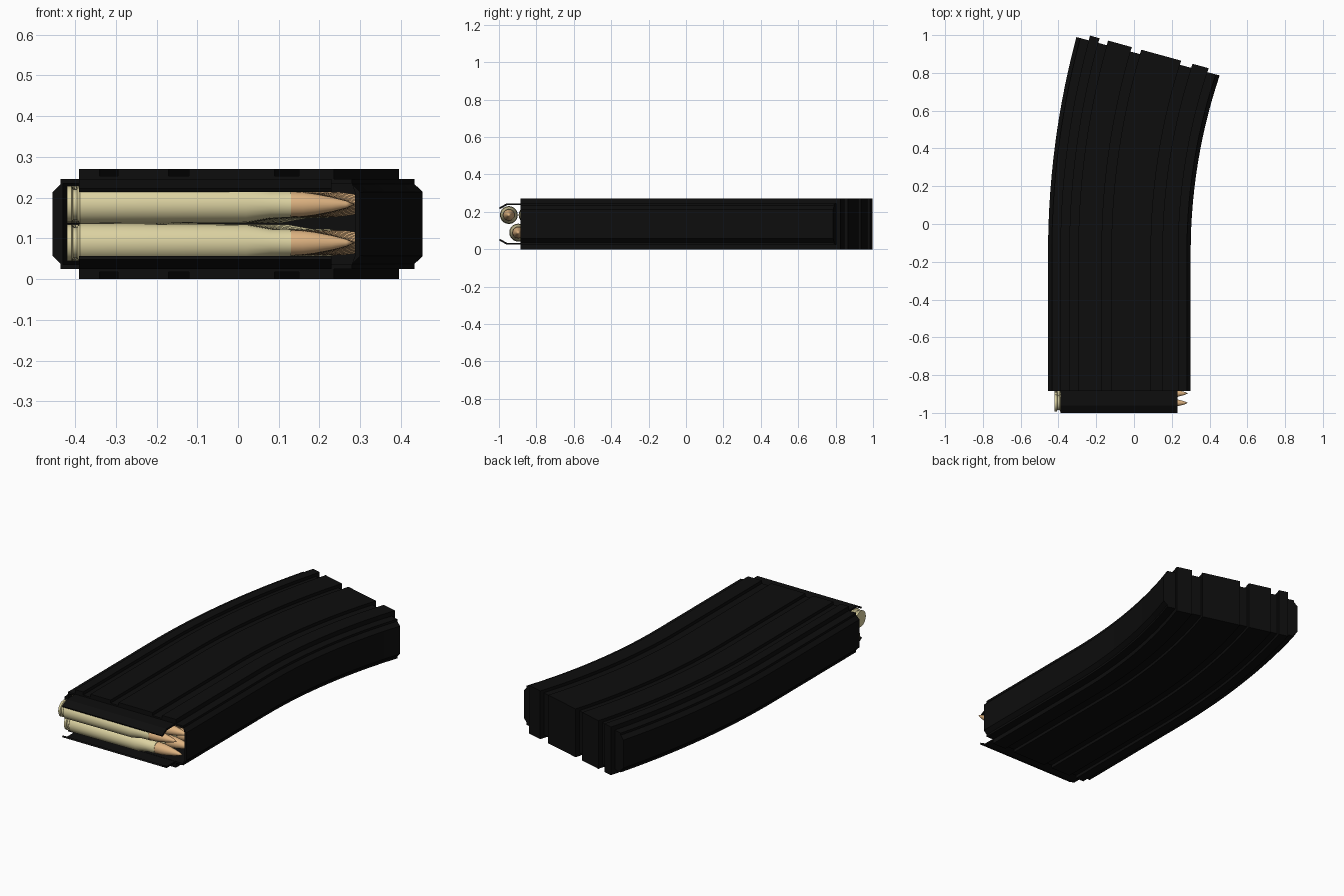
import bpy, bmesh, math

if "Cube" in bpy.data.objects:
    bpy.data.objects.remove(bpy.data.objects["Cube"])

ZC = 0.135                    # mid height of the model
S0, CX, R = -0.15, 3.945, 4.0  # start of the bend, bend centre, reference radius
TH = 0.262                    # bend angle at the far end
S_END = S0 + R * TH


def material(name, rgb):
    m = bpy.data.materials.new(name)
    m.diffuse_color = (*rgb, 1)
    m.use_nodes = True
    m.node_tree.nodes["Principled BSDF"].inputs["Base Color"].default_value = m.diffuse_color
    return m


BLACK = material("matte black", (0.004, 0.004, 0.004))
BRASS = material("pale brass", (0.72, 0.65, 0.36))
COPPER = material("copper", (0.73, 0.45, 0.22))


def bend(x, s, z):
    """Map straight (x, length, height) onto the curved body."""
    if s <= S0:
        return (x, s, ZC + z)
    t = (s - S0) / R
    x += 0.03 * (t / TH) ** 2 * (x + 0.455) / 0.755
    r = CX - x
    return (CX - r * math.cos(t), S0 + r * math.sin(t), ZC + z)


def finish(bm, name, mats, angle=25):
    bmesh.ops.remove_doubles(bm, verts=bm.verts, dist=1e-5)
    bmesh.ops.recalc_face_normals(bm, faces=bm.faces)
    me = bpy.data.meshes.new(name)
    bm.to_mesh(me)
    bm.free()
    for m in mats:
        me.materials.append(m)
    ob = bpy.data.objects.new(name, me)
    bpy.context.collection.objects.link(ob)
    bpy.ops.object.select_all(action='DESELECT')
    ob.select_set(True)
    bpy.context.view_layer.objects.active = ob
    bpy.ops.object.shade_smooth_by_angle(angle=math.radians(angle))
    return ob


def bridge(bm, a, b, closed=True):
    n = len(a)
    for i in range(n if closed else n - 1):
        j = (i + 1) % n
        vs = list(dict.fromkeys((a[i], a[j], b[j], b[i])))
        if len(vs) > 2:
            bm.faces.new(vs)


# Stepped, grooved cross-section of the body (upper half, then mirrored)
ribs = [(-0.39, -0.34), (-0.295, -0.17), (-0.12, 0.09), (0.15, 0.235)]
half = [(-0.455, 0.078), (-0.435, 0.098), (-0.435, 0.11)]
for i, (a, b) in enumerate(ribs):
    half += [(a, 0.11 if i == 0 else 0.118), (a, 0.135),
             (b, 0.135), (b, 0.11 if i == 3 else 0.118)]
half += [(0.28, 0.11), (0.28, 0.098), (0.30, 0.078)]
outer = half + [(x, -z) for x, z in reversed(half)]
inner = [(min(max(x, -0.43), 0.287), min(max(z, -0.1), 0.1)) for x, z in outer]

# Body shell: outer skin, open front rim, hollow inside
stations = [-0.885, S0] + [S0 + R * TH * i / 14 for i in range(1, 15)]
bm = bmesh.new()


def sweep(section, stops):
    rings = [[bm.verts.new(bend(x, s, z)) for x, z in section] for s in stops]
    for a, b in zip(rings, rings[1:]):
        bridge(bm, a, b)
    bm.faces.new(rings[-1])
    return rings[0]


rim_out = sweep(outer, stations)
rim_in = sweep(inner, stations[:-1])
bridge(bm, rim_out, rim_in)
bmesh.ops.dissolve_degenerate(bm, dist=1e-5, edges=bm.edges)
finish(bm, "body_shell", [BLACK])

# Raised ribs on the far end plate
bm = bmesh.new()
for a, b in ribs:
    rings = [[bm.verts.new(bend(x, s, z)) for x, z in
              ((a, -0.135), (b, -0.135), (b, 0.135), (a, 0.135))]
             for s in (S_END - 0.002, S_END + 0.024)]
    bridge(bm, *rings)
    bm.faces.new(rings[0])
    bm.faces.new(rings[1])
finish(bm, "end_plate_ribs", [BLACK])

# Feed lips: bent sheet on both sides of the opening
lip = [(-0.87, 0.11), (-0.96, 0.11), (-1.0, 0.087),
       (-0.995, 0.079), (-0.957, 0.101), (-0.87, 0.101)]
for side, name in ((1, "upper_lip"), (-1, "lower_lip")):
    bm = bmesh.new()
    rings = [[bm.verts.new((x, y, ZC + side * z)) for y, z in lip]
             for x in (-0.39, 0.23)]
    bridge(bm, *rings)
    bm.faces.new(rings[0])
    bm.faces.new(rings[1])
    finish(bm, name, [BLACK])

# Stacked rounds in two staggered columns, lathed along x
case = [(-0.42, 0), (-0.42, 0.045), (-0.408, 0.045), (-0.405, 0.038),
        (-0.395, 0.038), (-0.388, 0.048), (0.02, 0.045), (0.08, 0.034),
        (0.13, 0.033)]
tip = [(0.13, 0.031), (0.16, 0.03), (0.19, 0.026), (0.23, 0.018),
       (0.265, 0.009), (0.286, 0)]
N = 20
for z0, s_first, name in ((0.048, -0.947, "upper_rounds"),
                          (-0.046, -0.897, "lower_rounds")):
    bm = bmesh.new()
    for k in range(17):
        s = s_first + 0.1 * k
        prev = None
        for x, r in case + tip:
            if r == 0:
                ring = [bm.verts.new(bend(x, s, z0))] * N
            else:
                ring = [bm.verts.new(bend(x, s + r * math.cos(2 * math.pi * i / N),
                                          z0 + r * math.sin(2 * math.pi * i / N)))
                        for i in range(N)]
            if prev:
                first = len(bm.faces)
                bridge(bm, prev, ring)
                bm.faces.ensure_lookup_table()
                for f in bm.faces[first:]:
                    f.material_index = 1 if x > 0.13 else 0
            prev = ring
    finish(bm, name, [BRASS, COPPER], 35)
